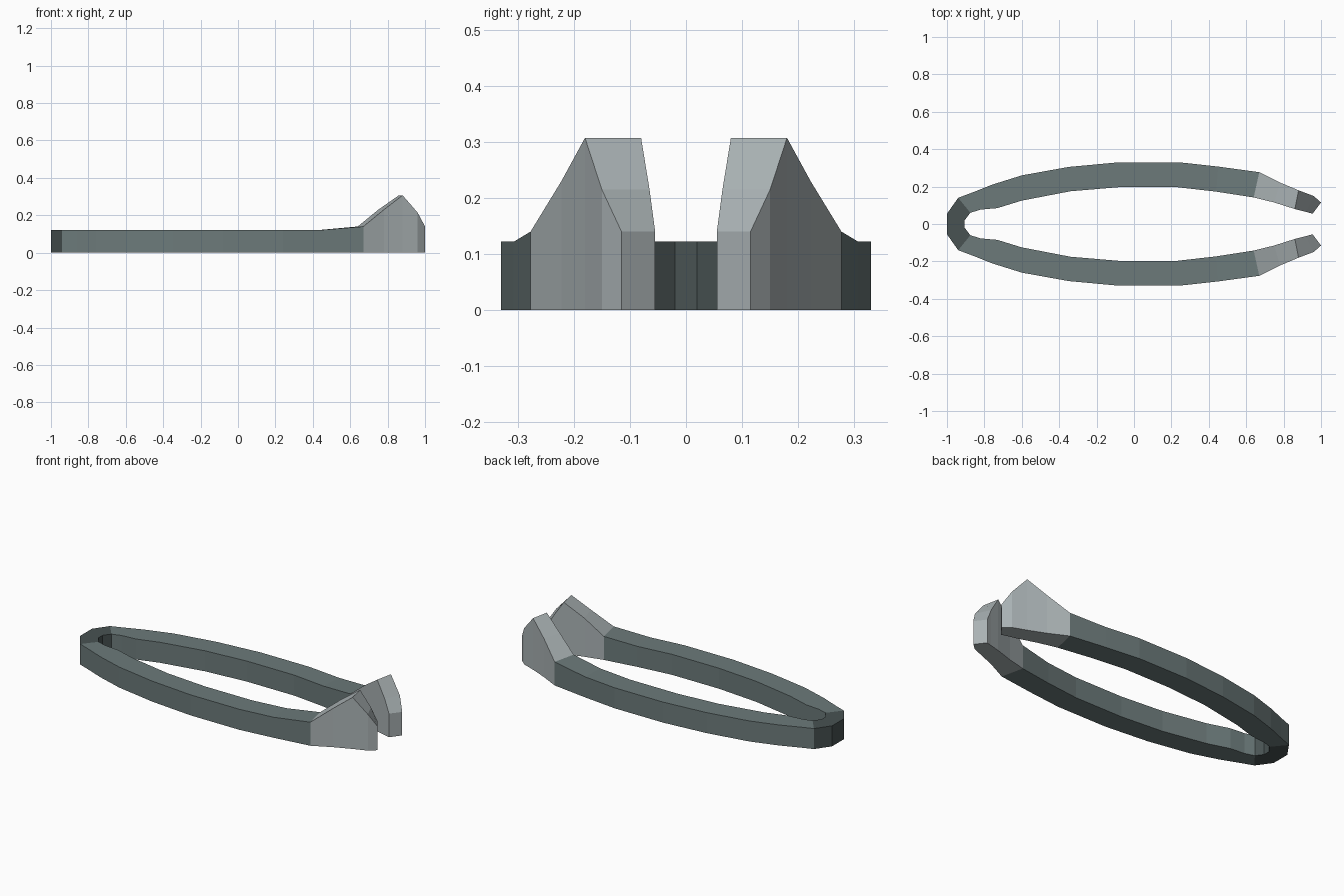
import bpy
import bmesh

default = bpy.data.objects.get("Cube")
if default:
    bpy.data.objects.remove(default, do_unlink=True)


def material(name, color):
    mat = bpy.data.materials.new(name)
    mat.use_nodes = True
    mat.diffuse_color = (*color, 1)
    shader = mat.node_tree.nodes["Principled BSDF"]
    shader.inputs["Base Color"].default_value = (*color, 1)
    shader.inputs["Roughness"].default_value = 0.6
    return mat


def mirrored(stations):
    """Reflect the stations across the lengthwise centre line."""
    return [(xo, -yo, xi, -yi, z) for xo, yo, xi, yi, z in stations]


def loft(name, stations, mat, close_end=False):
    """Sweep a four-sided section; each station is outer xy, inner xy, height."""
    bm = bmesh.new()
    rings = []
    for xo, yo, xi, yi, z in stations:
        corners = [(xo, yo, 0), (xi, yi, 0), (xi, yi, z), (xo, yo, z)]
        rings.append([bm.verts.new(c) for c in corners])
    for a, b in zip(rings, rings[1:]):
        for i in range(4):
            j = (i + 1) % 4
            bm.faces.new((a[i], a[j], b[j], b[i]))
    if close_end:
        bm.faces.new(rings[-1])
    bmesh.ops.recalc_face_normals(bm, faces=bm.faces)
    # Open tubes need an explicit outward check on the underside
    bm.normal_update()
    under = min(bm.faces, key=lambda f: f.calc_center_median().z)
    if under.normal.z > 0:
        bmesh.ops.reverse_faces(bm, faces=bm.faces)
    mesh = bpy.data.meshes.new(name)
    bm.to_mesh(mesh)
    bm.free()
    mesh.materials.append(mat)
    obj = bpy.data.objects.new(name, mesh)
    bpy.context.collection.objects.link(obj)
    return obj


arm_metal = material("slate grey metal", (0.15, 0.195, 0.195))
hinge_metal = material("dark grey metal", (0.065, 0.085, 0.085))
tip_metal = material("light grey metal", (0.40, 0.445, 0.455))

H = 0.122   # bar height
ROOT = 0.14  # height where the jaw begins

# Stations of one side, from the rear bend to the tip
bend = [
    (-1, 0.055, -0.905, 0.02, H),
    (-0.94, 0.14, -0.875, 0.06, H),
]
arm = [
    bend[-1],
    (-0.86, 0.17, -0.82, 0.077, H),
    (-0.76, 0.21, -0.73, 0.085, H),
    (-0.6, 0.26, -0.6, 0.125, H),
    (-0.35, 0.305, -0.34, 0.175, H),
    (-0.08, 0.33, -0.08, 0.197, H),
    (0.24, 0.33, 0.23, 0.197, H),
    (0.45, 0.307, 0.44, 0.173, H),
    (0.67, 0.277, 0.64, 0.142, ROOT),
]
jaw = [
    arm[-1],
    (0.78, 0.222, 0.75, 0.115, 0.23),
    (0.88, 0.18, 0.86, 0.08, 0.307),
    (0.96, 0.15, 0.92, 0.065, 0.215),
    (1, 0.115, 0.955, 0.055, ROOT),
]

# Rear bend joining both arms
loft("rear_bend", mirrored(bend)[::-1] + bend, hinge_metal)

# Long bowed arms and their raised gripping jaws
for side, shape in (("back", lambda s: s), ("front", mirrored)):
    loft(side + "_arm", shape(arm), arm_metal)
    loft(side + "_jaw", shape(jaw), tip_metal, close_end=True)
